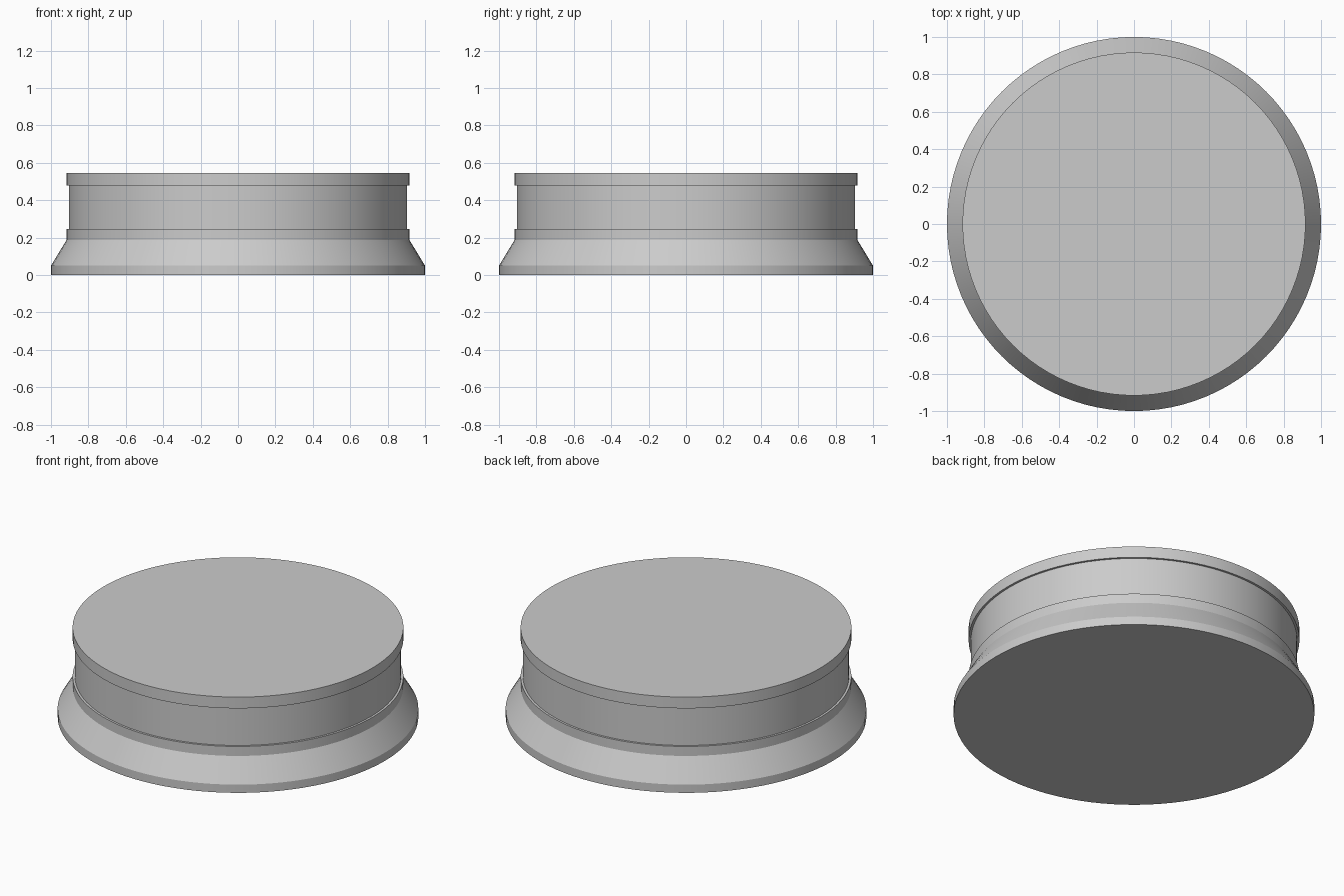
import bpy, bmesh, math

if "Cube" in bpy.data.objects:
    bpy.data.objects.remove(bpy.data.objects["Cube"])

SEGMENTS = 96


def lathe(name, profile):
    """Closed solid of revolution from (radius, z) points, bottom to top."""
    bm = bmesh.new()
    rings = []
    for r, z in profile:
        rings.append([bm.verts.new((r * math.cos(2 * math.pi * i / SEGMENTS),
                                    r * math.sin(2 * math.pi * i / SEGMENTS), z))
                      for i in range(SEGMENTS)])
    for low, high in zip(rings, rings[1:]):
        for i in range(SEGMENTS):
            j = (i + 1) % SEGMENTS
            bm.faces.new((low[i], low[j], high[j], high[i]))
    bm.faces.new(rings[0][::-1])
    bm.faces.new(rings[-1])
    mesh = bpy.data.meshes.new(name)
    bm.to_mesh(mesh)
    bm.free()
    obj = bpy.data.objects.new(name, mesh)
    bpy.context.collection.objects.link(obj)
    bpy.ops.object.select_all(action='DESELECT')
    obj.select_set(True)
    bpy.context.view_layer.objects.active = obj
    bpy.ops.object.shade_smooth_by_angle(angle=math.radians(25))
    return obj


# Round plinth: flared foot, lower band, recessed neck and top rim
lathe("round_base", [
    (1.0, 0.0), (1.0, 0.05),          # foot edge
    (0.917, 0.187), (0.917, 0.245),   # flare and lower band
    (0.904, 0.245), (0.904, 0.478),   # recessed neck
    (0.917, 0.478), (0.917, 0.547),   # top rim
])
